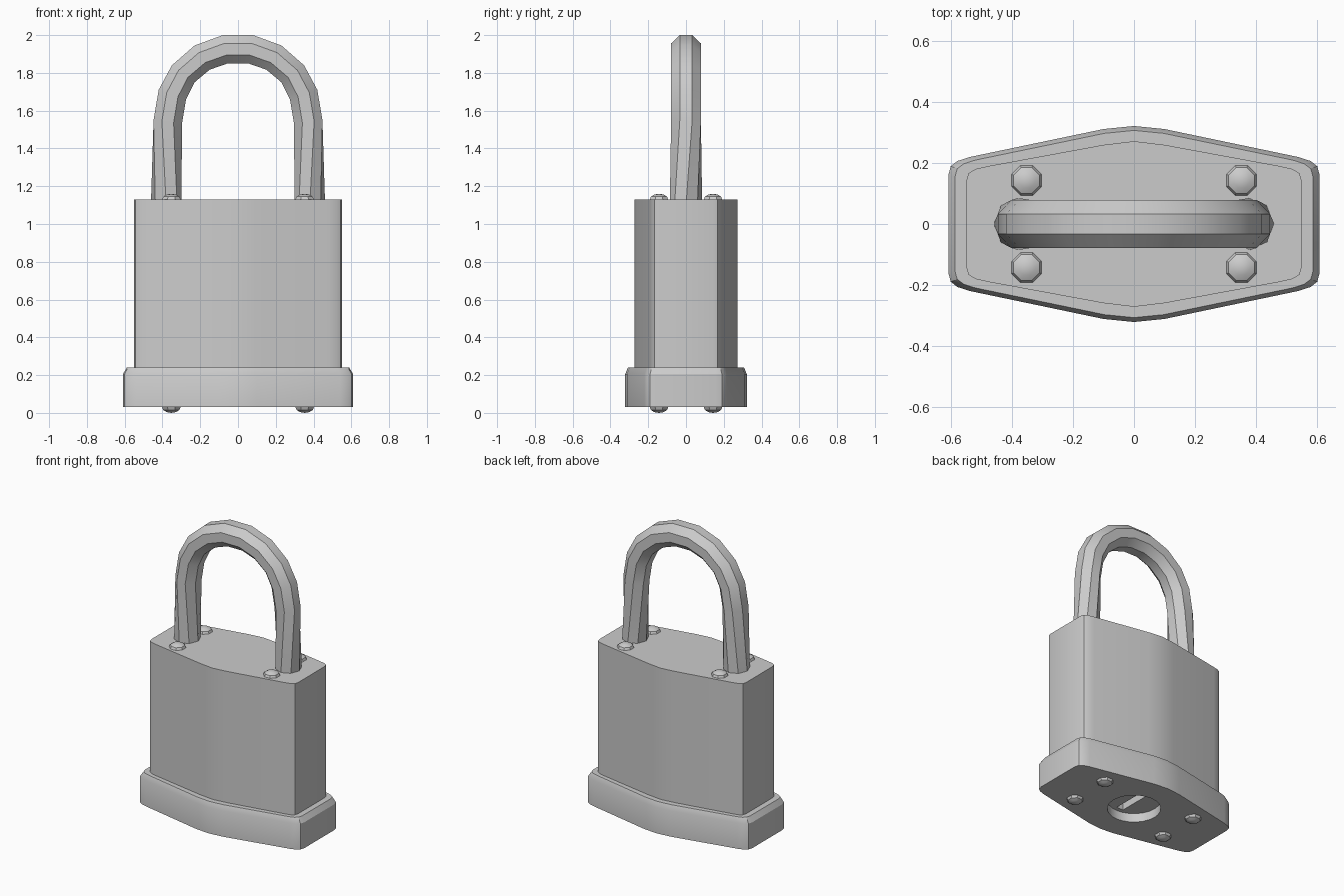
import bpy, bmesh, math
from mathutils import Vector

if "Cube" in bpy.data.objects:
    bpy.data.objects.remove(bpy.data.objects["Cube"])

steel = bpy.data.materials.new("grey steel")
steel.diffuse_color = (0.6, 0.6, 0.6, 1)
steel.use_nodes = True
steel.node_tree.nodes["Principled BSDF"].inputs["Base Color"].default_value = steel.diffuse_color


def make(name, bm, smooth=True):
    bmesh.ops.recalc_face_normals(bm, faces=bm.faces)
    me = bpy.data.meshes.new(name)
    bm.to_mesh(me)
    bm.free()
    me.materials.append(steel)
    ob = bpy.data.objects.new(name, me)
    bpy.context.collection.objects.link(ob)
    if smooth:
        shade(ob)
    return ob


def shade(ob):
    bpy.ops.object.select_all(action='DESELECT')
    ob.select_set(True)
    bpy.context.view_layer.objects.active = ob
    bpy.ops.object.shade_smooth_by_angle(angle=math.radians(30))


def outline(quarter):
    # quarter runs from the right side to the middle of the back (0, y)
    half = quarter + [(-x, y) for x, y in reversed(quarter[:-1])]
    return half + [(-x, -y) for x, y in half]


def loft(sections):
    bm = bmesh.new()
    rings = [[bm.verts.new(p) for p in s] for s in sections]
    for a, b in zip(rings, rings[1:]):
        n = len(a)
        for i in range(n):
            bm.faces.new((a[i], a[(i + 1) % n], b[(i + 1) % n], b[i]))
    bm.faces.new(rings[0])
    bm.faces.new(rings[-1])
    return bm


def ring(points, z):
    return [(x, y, z) for x, y in points]


# lock body
body = outline([(0.55, 0.145), (0.543, 0.167), (0.52, 0.181), (0.48, 0.19),
                (0.1, 0.26), (0, 0.272)])
make("lock_body", loft([ring(body, 0.2), ring(body, 1.13)]))

# base with a chamfered upper rim
outer = outline([(0.61, 0.16), (0.602, 0.19), (0.58, 0.207), (0.54, 0.22),
                 (0.1, 0.312), (0, 0.322)])
inner = [(x * 0.965, y * 0.955) for x, y in outer]
base = make("base", loft([ring(outer, 0.03), ring(outer, 0.205), ring(inner, 0.24)]), False)

# round key recess and key slot cut into the underside
bm = bmesh.new()
bmesh.ops.create_cone(bm, cap_ends=True, segments=24, radius1=0.165, radius2=0.165, depth=0.16)
bmesh.ops.translate(bm, verts=bm.verts, vec=(0, 0, 0.01))
recess = make("recess_cutter", bm, False)
bm = bmesh.new()
bmesh.ops.create_cube(bm, size=1)
bmesh.ops.scale(bm, verts=bm.verts, vec=(0.05, 0.27, 0.2))
bmesh.ops.translate(bm, verts=bm.verts, vec=(0, 0, 0.06))
slot = make("slot_cutter", bm, False)
bpy.context.view_layer.objects.active = base
for cutter in (recess, slot):
    cutter.hide_render = True
    mod = base.modifiers.new("cut", 'BOOLEAN')
    mod.object = cutter
    mod.operation = 'DIFFERENCE'
    mod.solver = 'EXACT'
    bpy.ops.object.modifier_apply(modifier=mod.name)
    bpy.data.objects.remove(cutter)
shade(base)

# shackle: octagonal section swept along outer / inner edge pairs (x, z)
edges = [((0.455, 1.1), (0.305, 1.1)), ((0.447, 1.55), (0.297, 1.53)),
         ((0.42, 1.71), (0.275, 1.66)), ((0.35, 1.84), (0.23, 1.75)),
         ((0.23, 1.945), (0.15, 1.817)), ((0.08, 2.0), (0.055, 1.85))]


def section(o, i, side, twist):
    o, i = Vector((o[0] * side, 0, o[1])), Vector((i[0] * side, 0, i[1]))
    mid, rad = (o + i) / 2, (o - i) / 2
    k = 1 / math.cos(math.pi / 8)
    pts = []
    for n in range(8):
        a = math.pi / 8 + n * math.pi / 4 - twist
        pts.append(mid + rad * k * math.cos(a) + Vector((0, 0.079 * k * math.sin(a), 0)))
    return pts


right = [section(o, i, 1, math.pi / 8 if n == 0 else 0) for n, (o, i) in enumerate(edges)]
left = [section(o, i, -1, math.pi / 8 if n == 0 else 0) for n, (o, i) in enumerate(edges)]
make("shackle", loft(right + left[::-1]))

# domed rivets on top and underneath
for label, z in (("top", 1.13), ("bottom", 0.03)):
    for x in (-0.353, 0.353):
        for y in (-0.143, 0.143):
            bm = bmesh.new()
            bmesh.ops.create_uvsphere(bm, u_segments=8, v_segments=6, radius=1)
            for v in bm.verts:
                c, s = math.cos(math.pi / 8), math.sin(math.pi / 8)
                px, py, pz = v.co
                v.co = (x + 0.053 * (px * c - py * s), y + 0.053 * (px * s + py * c), z + 0.03 * pz)
            make(label + "_rivet", bm)
